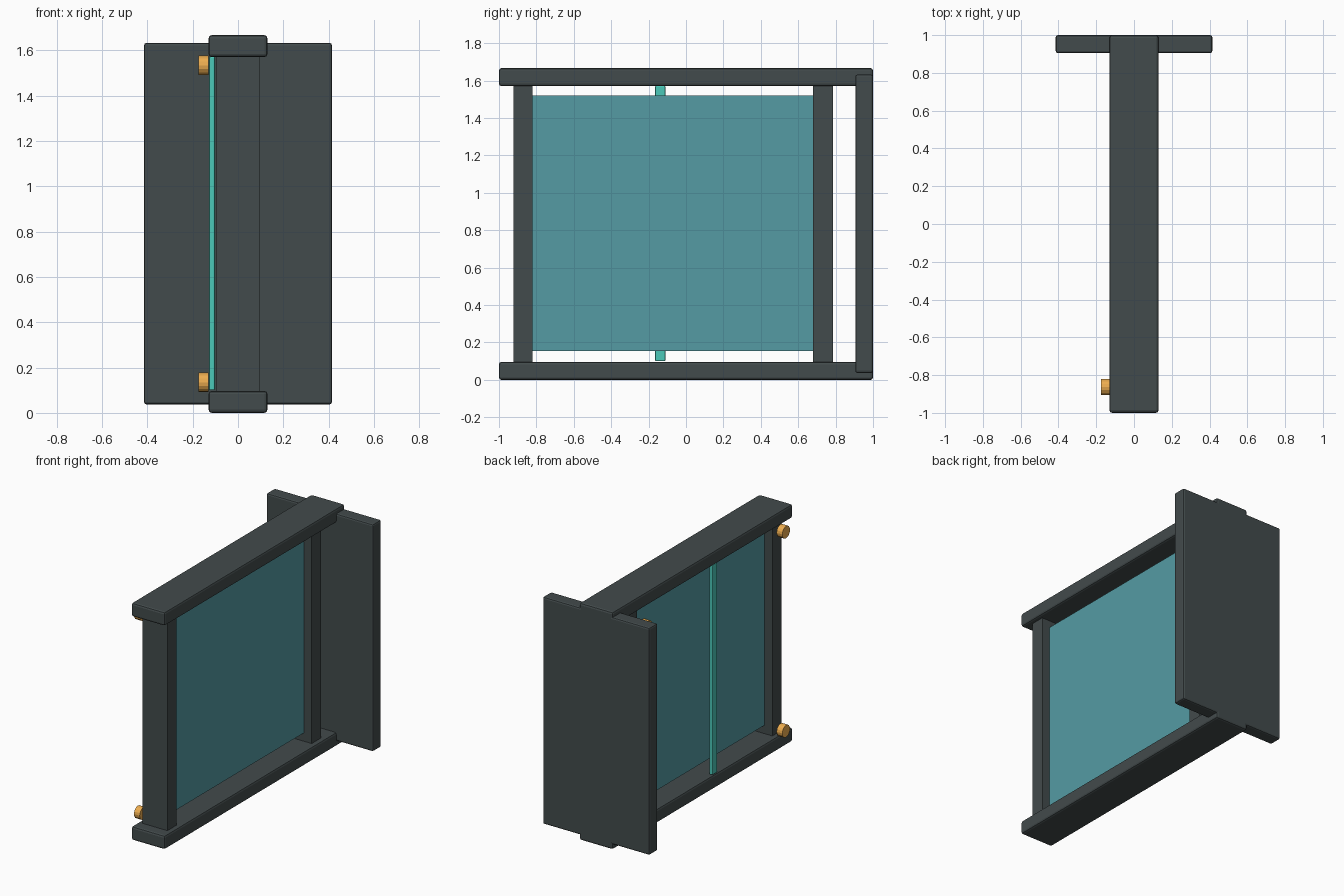
import bpy, math
from mathutils import Matrix

if "Cube" in bpy.data.objects:
    bpy.data.objects.remove(bpy.data.objects["Cube"])


def material(name, color):
    m = bpy.data.materials.new(name)
    m.diffuse_color = (*color, 1)
    m.use_nodes = True
    m.node_tree.nodes["Principled BSDF"].inputs["Base Color"].default_value = m.diffuse_color
    return m


DARK = material("dark_metal", (0.055, 0.07, 0.072))
GLASS = material("blue_glass", (0.09, 0.33, 0.37))
TEAL = material("teal", (0.07, 0.58, 0.48))
AMBER = material("amber", (0.85, 0.42, 0.08))


def box(name, x, y, z, mat, bevel=0.0):
    """Box from (min, max) pairs, with optional rounded edges."""
    bpy.ops.mesh.primitive_cube_add(size=1)
    o = bpy.context.object
    o.name = name
    size = [b - a for a, b in (x, y, z)]
    mid = [(a + b) / 2 for a, b in (x, y, z)]
    o.data.transform(Matrix.Diagonal((*size, 1)))
    o.location = mid
    o.data.materials.append(mat)
    if bevel:
        b = o.modifiers.new("rounded_edges", 'BEVEL')
        b.width = bevel
        b.segments = 2
    return o


def disc(name, x, y, z, radius):
    """Short cylinder lying along x."""
    bpy.ops.mesh.primitive_cylinder_add(
        vertices=16, radius=radius, depth=x[1] - x[0],
        location=((x[0] + x[1]) / 2, y, z), rotation=(0, math.pi / 2, 0))
    o = bpy.context.object
    o.name = name
    o.data.materials.append(AMBER)


# Horizontal rails
box("bottom_rail", (-0.13, 0.13), (-1, 1), (0, 0.097), DARK, 0.014)
box("top_rail", (-0.13, 0.13), (-1, 1), (1.57, 1.667), DARK, 0.014)

# Wide end plate
box("end_plate", (-0.415, 0.415), (0.905, 1), (0.037, 1.633), DARK, 0.012)

# Upright posts
box("front_post", (-0.097, 0.097), (-0.922, -0.82), (0.09, 1.58), DARK)
box("rear_post", (-0.097, 0.097), (0.68, 0.785), (0.09, 1.58), DARK)

# Glass pane between the posts
box("pane", (-0.035, 0.035), (-0.82, 0.68), (0.155, 1.52), GLASS)

# Slim vertical strip on the left side
box("vertical_strip", (-0.128, -0.102), (-0.165, -0.11), (0.10, 1.572), TEAL, 0.006)

# Round knobs at the front, and small ones on the hidden side of the pane
for label, z_front, z_pane in (("lower", 0.135, 0.29), ("upper", 1.533, 1.375)):
    disc(label + "_front_knob", (-0.174, -0.13), -0.863, z_front, 0.043)
    disc(label + "_pane_knob", (-0.08, -0.035), 0.53, z_pane, 0.043)
